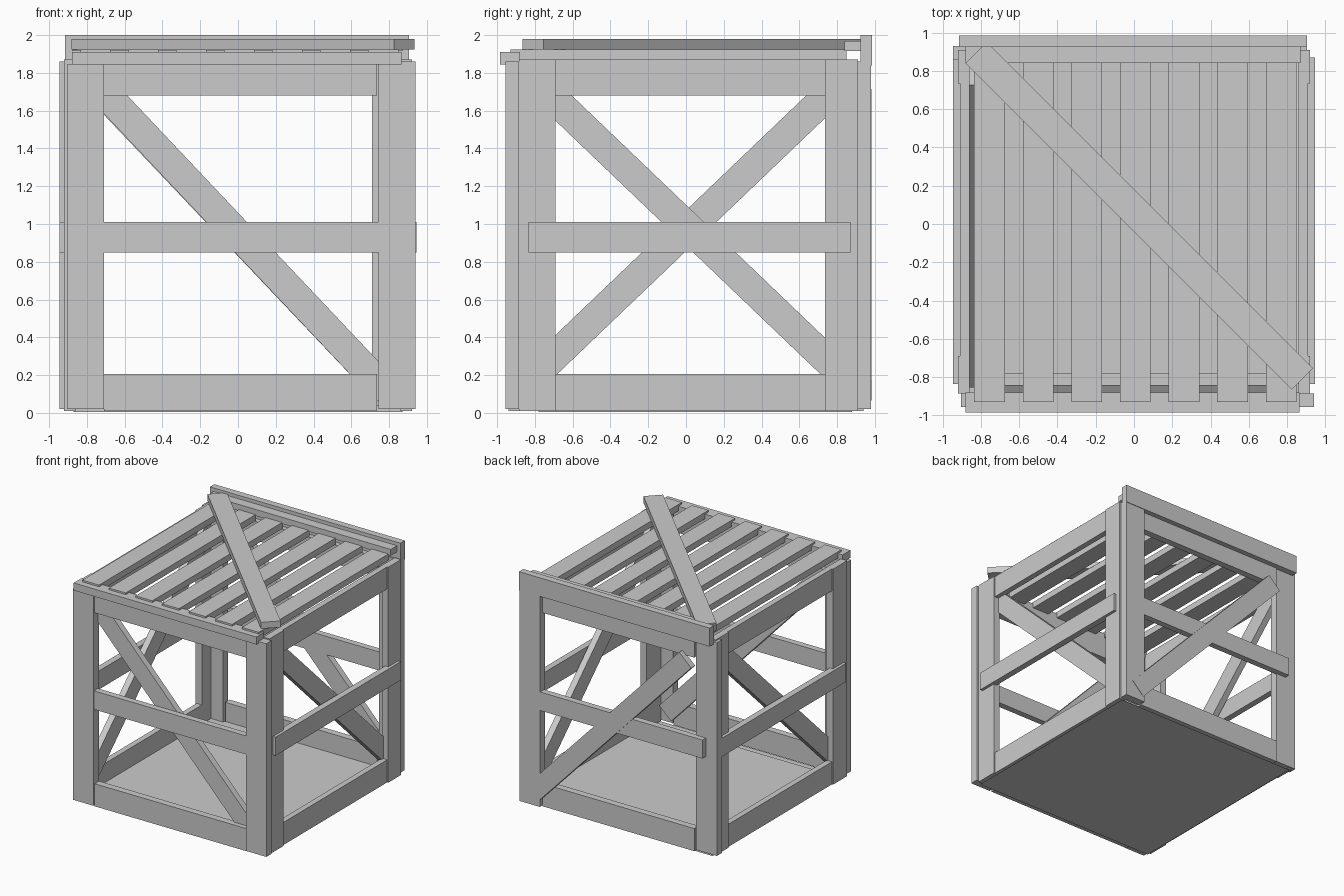
import bpy, math
from mathutils import Vector, Matrix

if "Cube" in bpy.data.objects:
    bpy.data.objects.remove(bpy.data.objects["Cube"], do_unlink=True)

wood = bpy.data.materials.new("grey_wood")
wood.use_nodes = True
GREY = (0.6, 0.6, 0.6, 1)
wood.diffuse_color = GREY
wood.node_tree.nodes["Principled BSDF"].inputs["Base Color"].default_value = GREY


def board(name, x, y, z):
    """Axis-aligned plank given as a range on each axis."""
    bpy.ops.mesh.primitive_cube_add(size=1)
    ob = bpy.context.object
    ob.name = name
    size = [r[1] - r[0] for r in (x, y, z)]
    mid = [(r[1] + r[0]) / 2 for r in (x, y, z)]
    ob.data.transform(Matrix.Translation(mid) @ Matrix.Diagonal((*size, 1)))
    ob.data.materials.append(wood)
    return ob


def brace(name, start, end, normal, width=0.156, thick=0.055):
    """Square-ended plank running between two points, flat against normal."""
    a, b, n = Vector(start), Vector(end), Vector(normal)
    along = (b - a).normalized()
    across = n.cross(along)
    half = (b - a).length / 2
    ob = board(name, (-half, half), (-width / 2, width / 2), (-thick / 2, thick / 2))
    turn = Matrix((along, across, n)).transposed().to_4x4()
    ob.data.transform(Matrix.Translation((a + b) / 2) @ turn)
    return ob


BOTTOM, MIDDLE, TOP = (0.01, 0.205), (0.85, 1.01), (1.68, 1.845)
POST = (0.02, 1.86)

# Floor panel over a thin underside sheet that faces down
board("floor", (-0.87, 0.87), (-0.78, 0.88), (0.006, 0.04))
bpy.ops.mesh.primitive_plane_add(size=1)
base = bpy.context.object
base.name = "floor_underside"
base.data.transform(Matrix.Diagonal((1.79, 1.81, 1, 1)))
base.data.transform(Matrix.Translation((0, 0.01, 0)))
base.data.flip_normals()
base.data.materials.append(wood)

# Corner posts: wide boards on the front and back
board("front_right_post", (-0.905, -0.71), (-0.955, -0.885), (0.02, 1.845))
board("front_left_post", (0.745, 0.94), (-0.955, -0.885), POST)
board("back_right_post", (-0.945, -0.745), (0.86, 0.93), POST)
board("back_left_post", (0.71, 0.905), (0.91, 0.98), POST)

# Side posts and rails
for side, s in (("left", 1), ("right", -1)):
    def span(a, b):
        return tuple(sorted((s * a, s * b)))
    board(side + "_side_front_post", span(0.86, 0.92), (-0.885, -0.69), (0.01, 1.87))
    board(side + "_side_back_post", span(0.86, 0.92), (0.735, 0.91), (0.01, 1.87))
    board(side + "_bottom_rail", span(0.86, 0.91), (-0.69, 0.735), BOTTOM)
    board(side + "_top_rail", span(0.86, 0.91), (-0.69, 0.735), (1.68, 1.87))
    board(side + "_middle_rail", span(0.89, 0.945), (-0.835, 0.87), MIDDLE)

# Front and back rails
for part, z in (("bottom", BOTTOM), ("top", TOP)):
    board("front_%s_rail" % part, (-0.71, 0.737), (-0.94, -0.88), z)
    board("back_%s_rail" % part, (-0.737, 0.71), (0.88, 0.94), z)
board("front_middle_rail", (-0.72, 0.75), (-0.95, -0.895), MIDDLE)
board("back_middle_rail", (-0.84, 0.715), (0.92, 0.975), MIDDLE)

# Diagonal braces
brace("front_brace", (-0.74, -0.87, 1.73), (0.79, -0.87, 0.11), (0, -1, 0))
brace("back_brace", (-0.68, 0.955, 1.66), (0.78, 0.955, 0.12), (0, 1, 0))
brace("left_brace", (0.845, -0.78, 1.74), (0.845, 0.84, 0.19), (1, 0, 0))
brace("right_brace", (-0.845, -0.80, 0.2), (-0.845, 0.78, 1.71), (1, 0, 0))

# Slatted lid with its cross boards
for i in range(7):
    x = 0.254 * (i - 3) + 0.007
    board("lid_slat_%d" % (i + 1), (x - 0.08, x + 0.08), (-0.93, 0.85), (1.87, 1.925))
board("lid_front_board", (-0.88, 0.865), (-0.985, -0.88), (1.845, 1.91))
board("lid_back_board", (-0.88, 0.87), (0.84, 0.93), (1.915, 1.97))
board("back_upright_board", (-0.915, 0.905), (0.925, 0.985), (1.84, 2.0))
brace("lid_brace", (-0.825, 0.895, 1.952), (0.88, -0.81, 1.952), (0, 0, 1))
